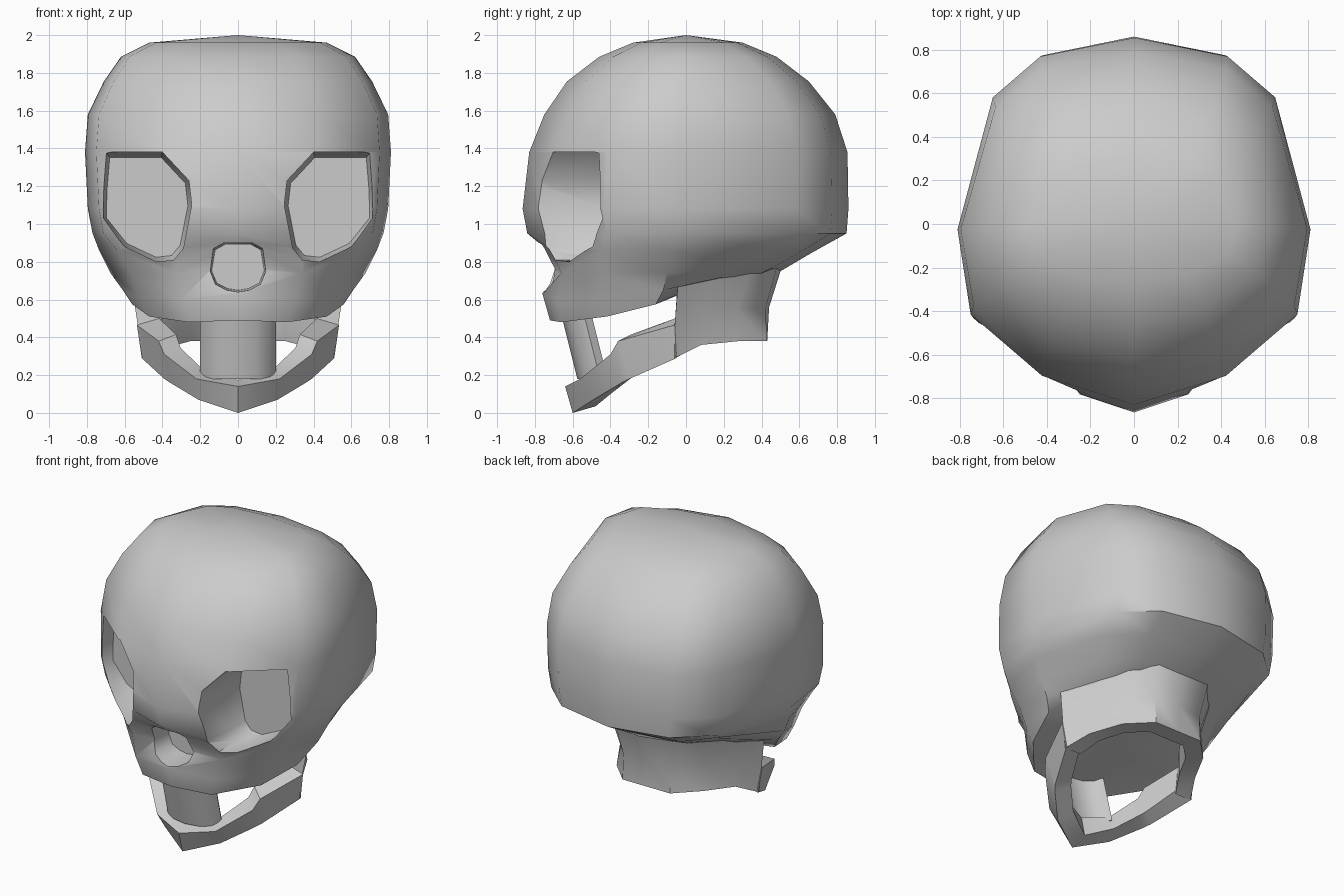
import bpy, bmesh
from mathutils import Vector

if "Cube" in bpy.data.objects:
    bpy.data.objects.remove(bpy.data.objects["Cube"])


def make_object(name, verts, faces):
    me = bpy.data.meshes.new(name)
    me.from_pydata([tuple(v) for v in verts], [], faces)
    bm = bmesh.new()
    bm.from_mesh(me)
    bmesh.ops.recalc_face_normals(bm, faces=bm.faces[:])
    bm.to_mesh(me)
    bm.free()
    ob = bpy.data.objects.new(name, me)
    bpy.context.collection.objects.link(ob)
    return ob


def loft(name, rings, start=None, end=None):
    """Skin closed rings; ends close on a point or with one flat face."""
    n = len(rings[0])
    verts = [v for r in rings for v in r]
    faces = [(i * n + j, i * n + (j + 1) % n, (i + 1) * n + (j + 1) % n, (i + 1) * n + j)
             for i in range(len(rings) - 1) for j in range(n)]
    for point, base in ((start, 0), (end, (len(rings) - 1) * n)):
        if point:
            verts.append(point)
            faces += [(base + j, base + (j + 1) % n, len(verts) - 1) for j in range(n)]
        else:
            faces.append(tuple(range(base, base + n)))
    return make_object(name, verts, faces)


def flip(p):
    return (-p[0], p[1], p[2])


def full_ring(half):
    return half + [flip(p) for p in half[-2:0:-1]]


def full_path(sections):
    return [[flip(p) for p in s] for s in sections[:0:-1]] + sections


def smooth(ob, angle=0.75):
    bpy.ops.object.select_all(action='DESELECT')
    ob.select_set(True)
    bpy.context.view_layer.objects.active = ob
    bpy.ops.object.shade_smooth_by_angle(angle=angle)


# Cranium: scaled 12-sided outline for the dome, hand-placed half rings for the face
outline = [(0, -1), (.52, -.84), (.926, -.5), (1, -.03), (.80, .68), (.53, .9), (0, 1)]
dome = [(1.96, -.28, .30, .47), (1.885, -.46, .48, .62), (1.755, -.63, .65, .71),
        (1.58, -.75, .79, .795), (1.38, -.83, .855, .81), (1.08, -.865, .86, .795),
        (.95, -.84, .85, .77)]
rings = [full_ring([(x * w, -y * f if y < 0 else y * b, z) for x, y in outline])
         for z, f, b, w in dome]
face = [
    [(0, -.78, .90), (.38, -.71, .86), (.64, -.45, .86), (.735, -.08, .86),
     (.58, .42, .87), (.38, .62, .86), (0, .67, .85)],
    [(0, -.72, .78), (.34, -.66, .74), (.57, -.44, .74), (.675, -.10, .74),
     (.46, .30, .78), (.30, .46, .77), (0, .50, .75)],
    [(0, -.76, .63), (.30, -.68, .60), (.52, -.43, .61), (.61, -.12, .65),
     (.42, .20, .72), (.27, .36, .72), (0, .40, .72)],
    [(0, -.72, .49), (.26, -.66, .48), (.47, -.42, .51), (.56, -.16, .575),
     (.38, .10, .69), (.24, .28, .70), (0, .33, .70)],
]
rings += [full_ring(h) for h in face]
skull = loft("cranium", rings, start=(0, 0, 2.0), end=(0, -.15, .62))


# Eye sockets and nose opening, cut as tapering pockets
def pocket(name, poly, y_rim, y_back, taper, sx=1):
    cx = sum(p[0] for p in poly) / len(poly)
    cz = sum(p[1] for p in poly) / len(poly)
    secs = []
    for y, k in ((-1.2, 1), (y_rim, 1), (y_back, taper)):
        secs.append([(sx * (cx + (x - cx) * k), y, cz + (z - cz) * k) for x, z in poly])
    cutter = loft(name, secs)
    mod = skull.modifiers.new(name, 'BOOLEAN')
    mod.operation = 'DIFFERENCE'
    mod.solver = 'EXACT'
    mod.object = cutter
    bpy.context.view_layer.objects.active = skull
    bpy.ops.object.modifier_apply(modifier=name)
    bpy.data.objects.remove(cutter)


eye = [(.70, 1.38), (.40, 1.38), (.26, 1.23), (.245, 1.10), (.29, .87), (.34, .81),
       (.43, .80), (.60, .88), (.72, 1.03), (.715, 1.2)]
nose_half = [(0, .90), (.075, .90), (.13, .87), (.15, .75), (.12, .68), (.06, .65), (0, .64)]
nose = nose_half + [(-x, z) for x, z in nose_half[-2:0:-1]]
for side in (1, -1):
    pocket("eye_socket", eye, -.48, -.36, .91, side)
pocket("nose_opening", nose, -.74, -.55, .93)
smooth(skull)


# Jaw and neck: outer edge points get a matching inner wall
def inner(p, k, dz):
    return (p[0] * k, -.05 + (p[1] + .05) * k, p[2] + dz)


def wall(sections, k, dz):
    return full_path([s + [inner(p, k, dz) for p in reversed(s)] for s in sections])


jaw = [[(0, -.60, 0), (0, -.64, .14)],
       [(.21, -.49, .07), (.22, -.56, .18)],
       [(.36, -.34, .16), (.39, -.40, .31)],
       [(.39, -.30, .18), (.42, -.36, .38)],
       [(.51, -.05, .29), (.535, -.06, .465)]]
smooth(loft("lower_jaw", wall(jaw, .78, .035)), .5)

neck = [[(0, .43, .38), (0, .44, .56), (0, .51, .78)],
        [(.18, .43, .38), (.18, .42, .55), (.20, .49, .80)],
        [(.33, .28, .38), (.30, .27, .55), (.34, .36, .80)],
        [(.43, .08, .36), (.42, .09, .53), (.46, .14, .79)],
        [(.51, -.06, .29), (.53, -.06, .46), (.57, -.04, .72)]]
smooth(loft("neck", wall(neck, .76, 0)))

# Curved front plate between upper and lower jaw
half = [(0, -.66), (.10, -.64), (.17, -.60), (.20, -.54)]
plate = []
for x, y in half:
    plate.append([(x, y, .52), (x, y + .085, .18), (x * .85, y + .125, .18), (x * .85, y + .04, .52)])
smooth(loft("mouth_plate", full_path(plate)))
